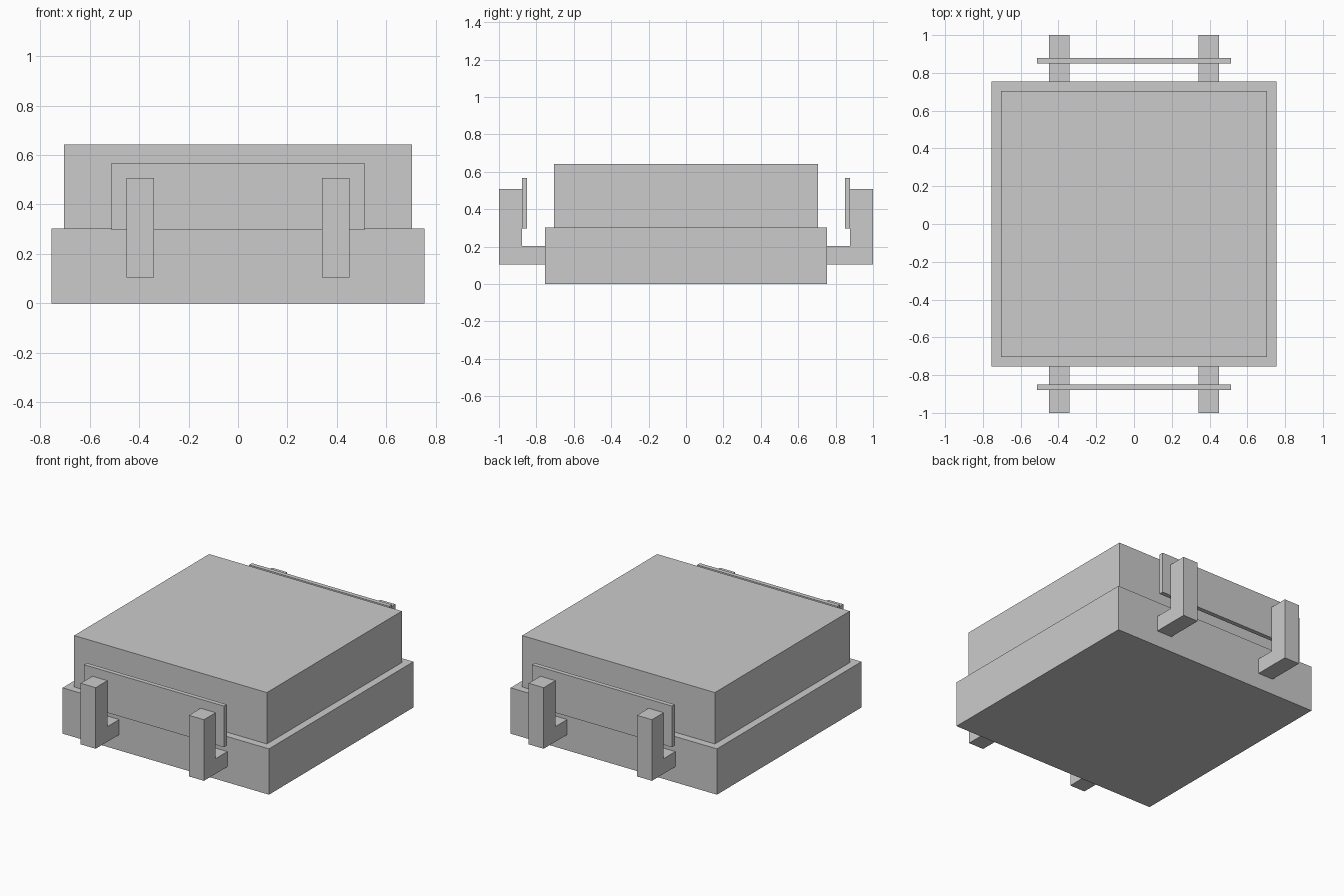
import bpy

if "Cube" in bpy.data.objects:
    bpy.data.objects.remove(bpy.data.objects["Cube"])


def make_mesh(name, verts, faces):
    mesh = bpy.data.meshes.new(name)
    mesh.from_pydata(verts, [], faces)
    obj = bpy.data.objects.new(name, mesh)
    bpy.context.collection.objects.link(obj)
    return obj


def extrude_x(name, profile, x0, x1):
    """Extrude a counter-clockwise (y, z) profile from x0 to x1."""
    n = len(profile)
    verts = [(x, y, z) for x in (x0, x1) for y, z in profile]
    faces = [tuple(reversed(range(n))), tuple(range(n, 2 * n))]
    faces += [(i, (i + 1) % n, n + (i + 1) % n, n + i) for i in range(n)]
    return make_mesh(name, verts, faces)


def box(name, x0, x1, y0, y1, z0, z1):
    return extrude_x(name, [(y0, z0), (y1, z0), (y1, z1), (y0, z1)], x0, x1)


def mirror(obj, x, y):
    mod = obj.modifiers.new("Mirror", 'MIRROR')
    mod.use_axis = (x, y, False)
    mod.use_mirror_merge = False


# Stacked body
box("base_block", -0.755, 0.755, -0.755, 0.755, 0.0, 0.303)
box("upper_block", -0.705, 0.705, -0.705, 0.705, 0.303, 0.643)

# Thin plates at front and back
plate = box("end_plate", -0.513, 0.513, 0.849, 0.878, 0.296, 0.568)
mirror(plate, False, True)

# Four L-shaped brackets that hold the plates
profile = [(0.755, 0.104), (1.0, 0.104), (1.0, 0.508),
           (0.878, 0.508), (0.878, 0.204), (0.755, 0.204)]
bracket = extrude_x("plate_bracket", profile, 0.341, 0.451)
mirror(bracket, True, True)
